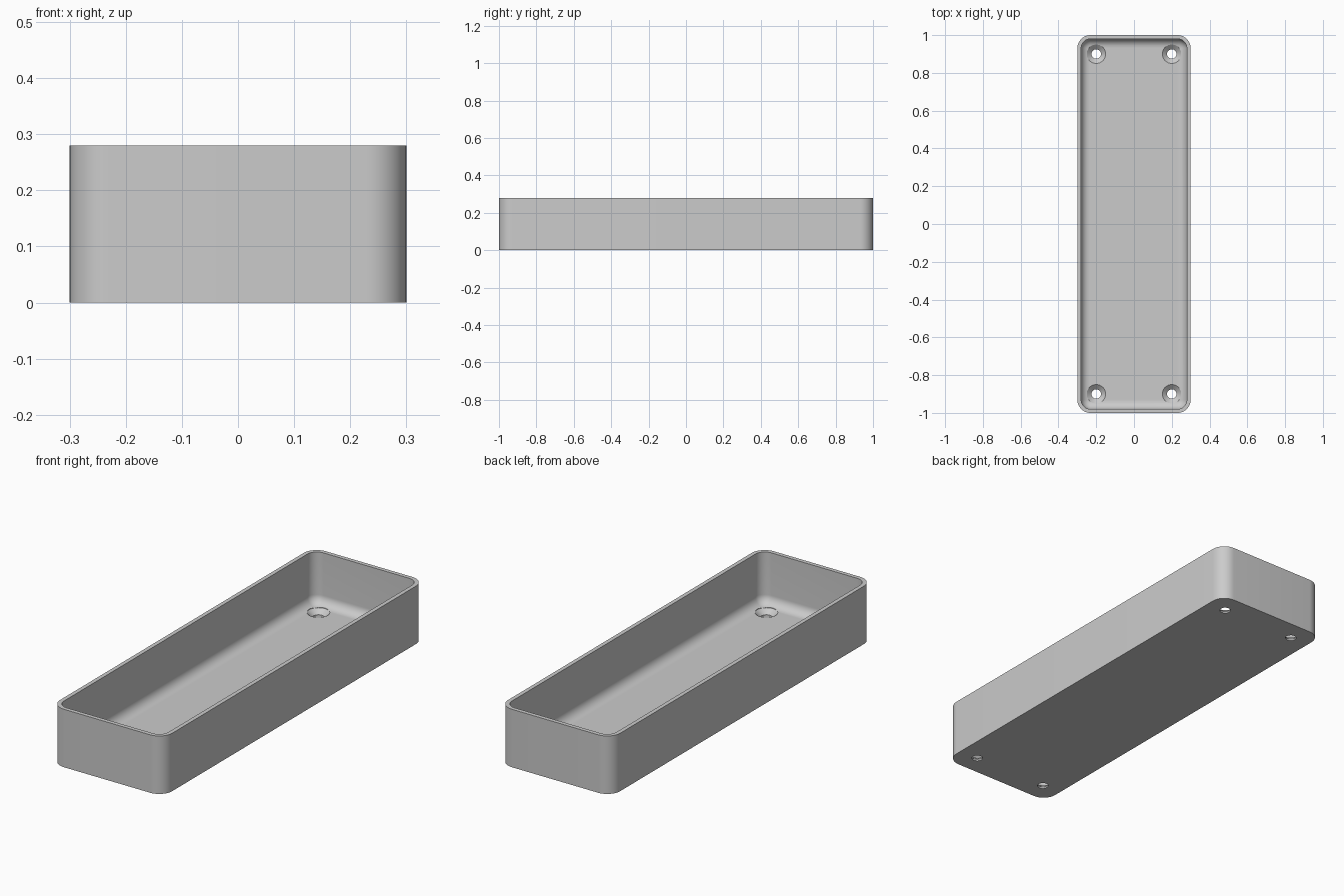
import bpy, bmesh, math

if "Cube" in bpy.data.objects:
    bpy.data.objects.remove(bpy.data.objects["Cube"], do_unlink=True)

HALF_X, HALF_Y, HEIGHT = 0.3, 1.0, 0.28
CORNER, WALL, FLOOR, FILLET = 0.07, 0.02, 0.03, 0.045
SEGMENTS = 12

grey = bpy.data.materials.new("light grey")
grey.use_nodes = True
COLOUR = (0.6, 0.6, 0.6, 1)
grey.diffuse_color = COLOUR
grey.node_tree.nodes["Principled BSDF"].inputs["Base Color"].default_value = COLOUR


def rounded_ring(bm, inset, z):
    """Rounded rectangle, drawn inward from the outer outline."""
    r = CORNER - inset
    ring = []
    for i, (sx, sy) in enumerate([(1, 1), (-1, 1), (-1, -1), (1, -1)]):
        cx, cy = sx * (HALF_X - CORNER), sy * (HALF_Y - CORNER)
        for k in range(SEGMENTS + 1):
            a = math.pi / 2 * (i + k / SEGMENTS)
            ring.append(bm.verts.new((cx + r * math.cos(a), cy + r * math.sin(a), z)))
    return ring


def loft(name, rings, bm):
    """Closed solid through a sequence of rings."""
    for a, b in zip(rings, rings[1:]):
        n = len(a)
        for i in range(n):
            j = (i + 1) % n
            bm.faces.new((a[i], a[j], b[j], b[i]))
    bm.faces.new(rings[0][::-1])
    bm.faces.new(rings[-1])
    bmesh.ops.recalc_face_normals(bm, faces=bm.faces)
    mesh = bpy.data.meshes.new(name)
    bm.to_mesh(mesh)
    bm.free()
    mesh.materials.append(grey)
    obj = bpy.data.objects.new(name, mesh)
    bpy.context.collection.objects.link(obj)
    return obj


# Tray: outer wall, rim, inner wall, floor fillet
bm = bmesh.new()
profile = [(0, 0), (0, HEIGHT), (WALL, HEIGHT)]
for k in range(SEGMENTS + 1):
    a = math.pi / 2 * k / SEGMENTS
    profile.append((WALL + FILLET * (1 - math.cos(a)),
                    FLOOR + FILLET * (1 - math.sin(a))))
tray = loft("tray", [rounded_ring(bm, d, z) for d, z in profile], bm)

# Countersunk screw holes in the four corners
cutters = []
for x in (-0.2, 0.2):
    for y in (-0.9, 0.9):
        bm = bmesh.new()
        rings = []
        for r, z in [(0.025, -0.05), (0.025, 0.008), (0.05, FLOOR), (0.05, 0.1)]:
            rings.append([bm.verts.new((x + r * math.cos(t * math.pi / 16),
                                        y + r * math.sin(t * math.pi / 16), z))
                          for t in range(32)])
        cutter = loft("screw_hole_cutter", rings, bm)
        cutter.hide_render = True
        cutters.append(cutter)
        cut = tray.modifiers.new("screw hole", "BOOLEAN")
        cut.operation = "DIFFERENCE"
        cut.solver = "EXACT"
        cut.object = cutter

# Apply the cuts and drop the cutters
bpy.ops.object.select_all(action="DESELECT")
bpy.context.view_layer.objects.active = tray
tray.select_set(True)
for name in [m.name for m in tray.modifiers]:
    bpy.ops.object.modifier_apply(modifier=name)
for cutter in cutters:
    bpy.data.objects.remove(cutter, do_unlink=True)
bpy.ops.object.shade_smooth_by_angle(angle=math.radians(30))
